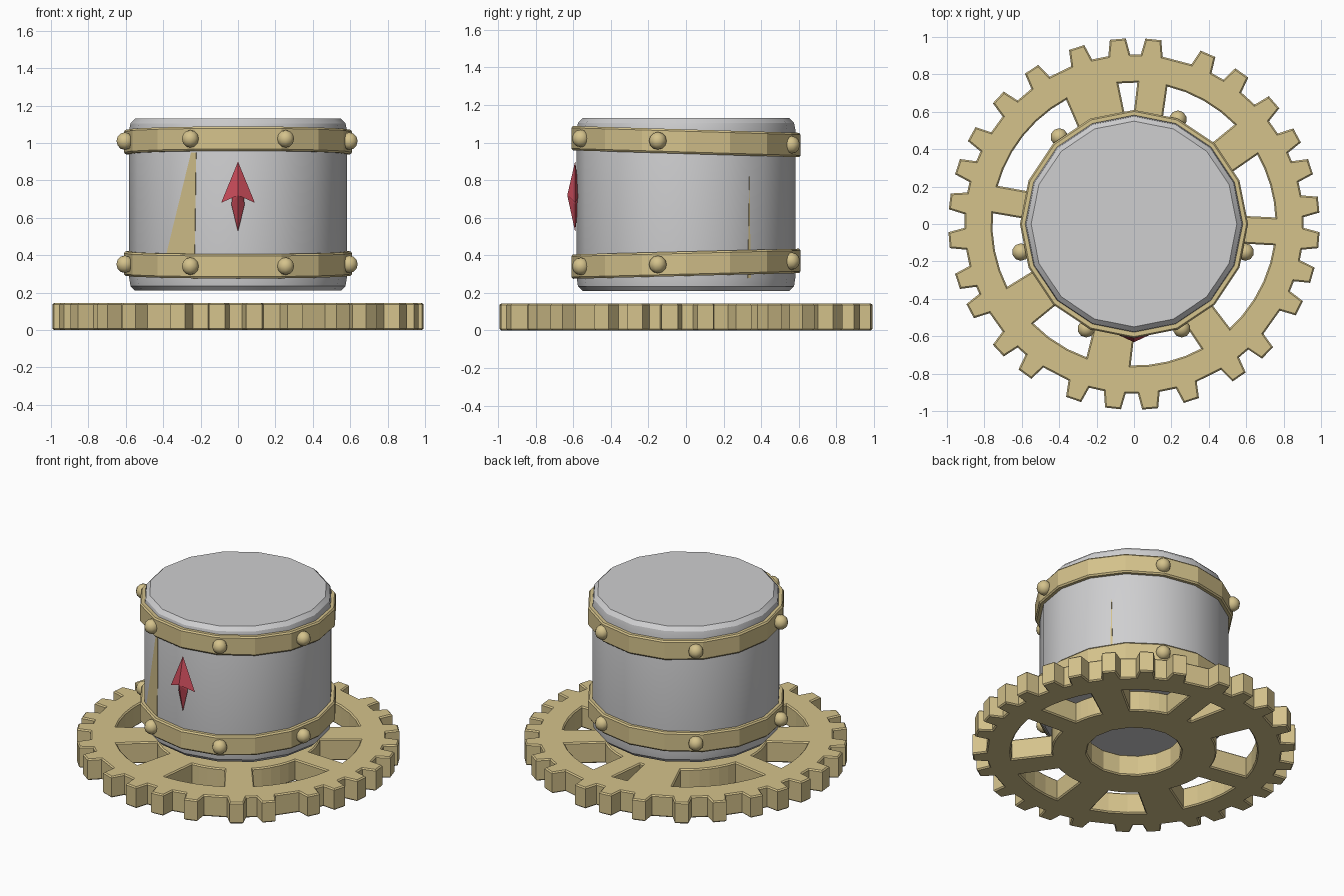
import bpy, bmesh, math
from mathutils import Vector

if "Cube" in bpy.data.objects:
    bpy.data.objects.remove(bpy.data.objects["Cube"])


def material(name, rgb):
    m = bpy.data.materials.new(name)
    m.diffuse_color = (*rgb, 1)
    m.use_nodes = True
    m.node_tree.nodes["Principled BSDF"].inputs["Base Color"].default_value = m.diffuse_color
    return m


GOLD = material("brass", (0.66, 0.54, 0.26))
GREY = material("light_grey", (0.62, 0.62, 0.63))
RED = material("red", (0.58, 0.07, 0.10))


def add_mesh(name, verts, faces, mat, smooth=None):
    me = bpy.data.meshes.new(name)
    me.from_pydata(verts, [], faces)
    bm = bmesh.new()
    bm.from_mesh(me)
    bmesh.ops.recalc_face_normals(bm, faces=bm.faces)
    bm.to_mesh(me)
    bm.free()
    return add_object(name, me, mat, smooth)


def add_object(name, me, mat, smooth=None):
    me.materials.clear()
    me.materials.append(mat)
    ob = bpy.data.objects.new(name, me)
    bpy.context.collection.objects.link(ob)
    if smooth:
        bpy.ops.object.select_all(action='DESELECT')
        ob.select_set(True)
        bpy.context.view_layer.objects.active = ob
        bpy.ops.object.shade_smooth_by_angle(angle=math.radians(smooth))
    return ob


def polar(r, deg):
    a = math.radians(deg)
    return r * math.cos(a), r * math.sin(a)


def lathe(profile, n, closed, slope=0.0):
    """Revolve (r, z) points; slope tilts the part along y."""
    verts, faces, m = [], [], len(profile)
    for i in range(n):
        for r, z in profile:
            x, y = polar(r, 360 * i / n)
            verts.append((x, y, z + slope * y))
    for i in range(n):
        j = (i + 1) % n
        for k in range(m if closed else m - 1):
            l = (k + 1) % m
            faces.append((i * m + k, j * m + k, j * m + l, i * m + l))
    if not closed:
        faces.append([i * m for i in range(n)])
        faces.append([i * m + m - 1 for i in range(n)])
    return verts, faces


# Gear wheel: toothed outline with spoke windows and a centre hole
TEETH = [6, 18, 28.5, 41, 54.5, 66.5, 84, 95, 108, 123.5, 137, 151, 162, 173,
         185, 198, 208, 223, 234, 251, 263.5, 275, 288, 304.5, 316, 333, 344, 355]
WINDOWS = [(2, 30), (44, 77), (88, 97), (118, 165),
           (175, 207), (224, 251), (268, 299), (312, 352)]
outline = []
for a in TEETH:
    outline += [polar(0.90, a - 3.3), polar(0.985, a - 2.1),
                polar(0.985, a + 2.1), polar(0.90, a + 3.3)]
loops = [outline, [polar(0.30, -22.5 * i) for i in range(16)]]
for a, b in WINDOWS:
    steps = max(1, round((b - a) / 8))
    outer = [polar(0.765, a + (b - a) * i / steps) for i in range(steps + 1)]
    a, b = a + 2.5, b - 2.5
    inner = [polar(0.50, b - (b - a) * i / steps) for i in range(steps + 1)]
    loops.append((outer + inner)[::-1])

cu = bpy.data.curves.new("gear_outline", 'CURVE')
cu.dimensions, cu.fill_mode = '2D', 'BOTH'
cu.extrude, cu.bevel_depth, cu.bevel_resolution = 0.064, 0.008, 0
for loop in loops:
    sp = cu.splines.new('POLY')
    sp.points.add(len(loop) - 1)
    for p, (x, y) in zip(sp.points, loop):
        p.co = (x, y, 0, 1)
    sp.use_cyclic_u = True
tmp = bpy.data.objects.new("gear_outline", cu)
bpy.context.collection.objects.link(tmp)
bpy.context.view_layer.update()
gear_mesh = bpy.data.meshes.new_from_object(
    tmp.evaluated_get(bpy.context.evaluated_depsgraph_get()))
bpy.data.objects.remove(tmp)
for p in gear_mesh.polygons:
    p.use_smooth = False
gear = add_object("gear_wheel", gear_mesh, GOLD)
gear.location.z = 0.072

# Drum with chamfered rims
add_mesh("drum", *lathe([(0.55, 0.21), (0.575, 0.235), (0.582, 0.28),
                         (0.582, 1.07), (0.575, 1.105), (0.55, 1.13)], 16, False),
         GREY, 30)

# Slightly tilted bands, each with six rivets
RIVETS = [(0.235, 0.56), (0.255, -0.56), (-0.255, -0.56),
          (-0.40, 0.465), (0.595, -0.15), (-0.605, -0.15)]
for tag, z, slope in (("upper", 1.005, -0.03), ("lower", 0.355, 0.025)):
    ring = [(0.565, z - 0.065), (0.602, z - 0.065), (0.61, z - 0.055),
            (0.61, z + 0.055), (0.602, z + 0.065), (0.565, z + 0.065)]
    add_mesh(tag + "_band", *lathe(ring, 16, True, slope), GOLD)
    for i, (x, y) in enumerate(RIVETS):
        me = bpy.data.meshes.new("rivet")
        bm = bmesh.new()
        bmesh.ops.create_uvsphere(bm, u_segments=10, v_segments=6, radius=0.047)
        bm.to_mesh(me)
        bm.free()
        ob = add_object(f"{tag}_rivet_{i + 1}", me, GOLD, 50)
        ob.location = (x, y, z + slope * y)


# Thin brass patches lying on single drum facets
def patch(name, deg, pts):
    """pts are (fraction along the facet, z)."""
    a, b = (Vector((*polar(0.582, d), 0)) for d in (deg, deg + 22.5))
    out = (a + b).normalized()
    verts = [a.lerp(b, t) + out * d + Vector((0, 0, z))
             for d in (-0.002, 0.003) for t, z in pts]
    n = len(pts)
    faces = [range(n), range(n, 2 * n)]
    faces += [(i, (i + 1) % n, n + (i + 1) % n, n + i) for i in range(n)]
    add_mesh(name, verts, [list(f) for f in faces], GOLD)


# facet starting left of the front edge, and a sliver at the back right
patch("front_patch", 225, [(0.1, 0.36), (0.95, 0.27), (1.0, 0.95), (0.86, 0.95)])
patch("back_sliver", 22.5, [(0.56, 0.28), (0.64, 0.28), (0.60, 0.82)])

# Arrow on the front: outline fanned to a raised ridge
half = [(0.0, 0.90), (0.09, 0.68), (0.03, 0.715), (0.035, 0.67), (0.0, 0.525)]
rim = half + [(-x, z) for x, z in half[-2:0:-1]]
verts = [(x, -0.59, z) for x, z in rim] + [(0, -0.632, 0.72), (0, -0.565, 0.72)]
n = len(rim)
faces = [(i, (i + 1) % n, c) for c in (n, n + 1) for i in range(n)]
add_mesh("arrow", verts, faces, RED)
